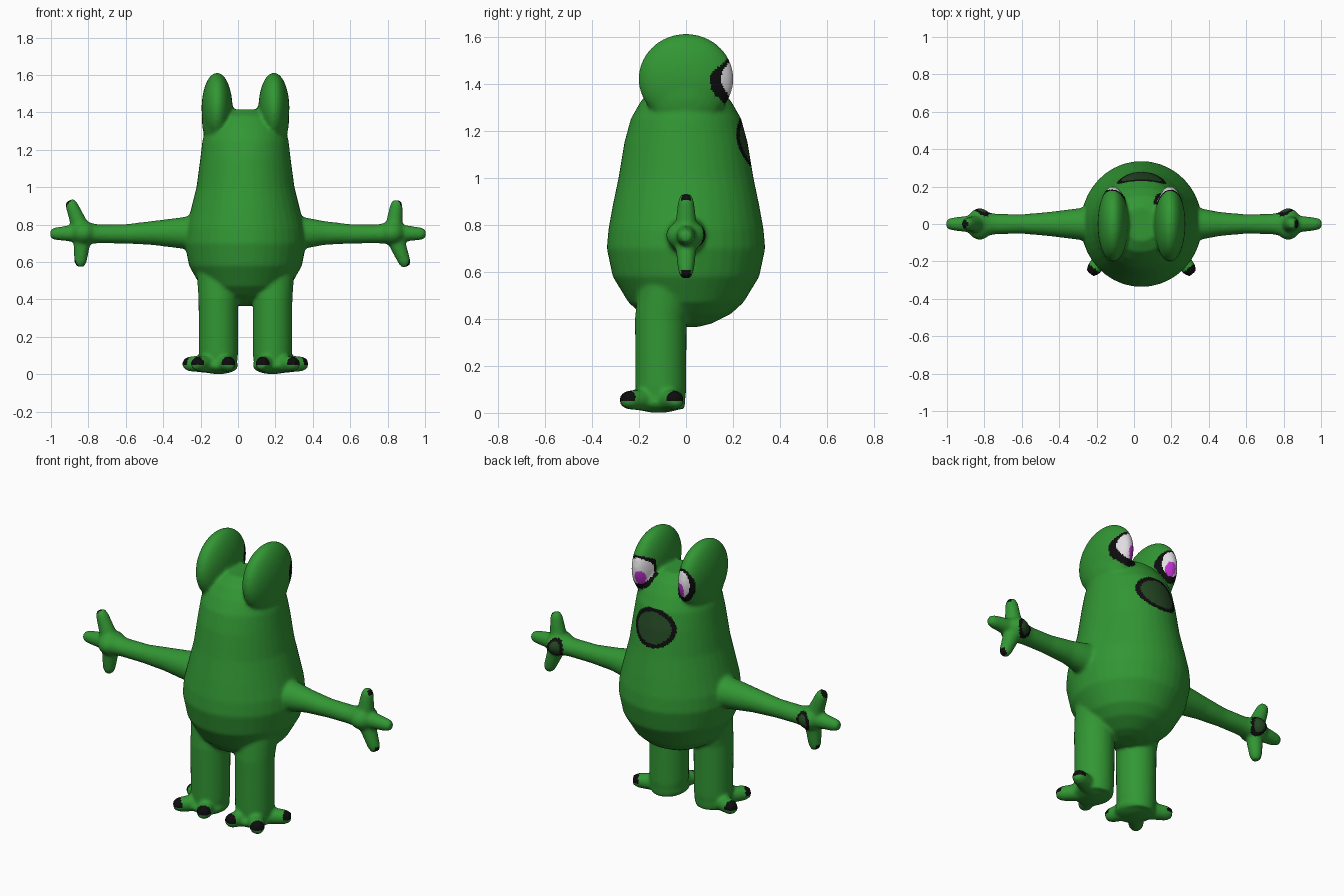
import bpy, bmesh, math
from mathutils import Vector, Matrix

if "Cube" in bpy.data.objects:
    bpy.data.objects.remove(bpy.data.objects["Cube"])

MID = 0.04          # symmetry line of torso, legs and head
bm = bmesh.new()


def tube(stations, sides=28):
    """Closed tube through (x, y, z, radius_a, radius_b) stations."""
    d = (Vector(stations[-1][:3]) - Vector(stations[0][:3])).normalized()
    u = Vector((0, 1, 0)).cross(d).normalized()
    v = d.cross(u)
    rings = []
    for x, y, z, ra, rb in stations:
        ring = []
        for i in range(sides):
            a = 2 * math.pi * i / sides
            ring.append(bm.verts.new(Vector((x, y, z)) + u * ra * math.cos(a) + v * rb * math.sin(a)))
        rings.append(ring)
    for r0, r1 in zip(rings, rings[1:]):
        for i in range(sides):
            j = (i + 1) % sides
            bm.faces.new((r0[i], r0[j], r1[j], r1[i]))
    bm.faces.new(rings[0][::-1])
    bm.faces.new(rings[-1])


def ball(center, radii):
    bmesh.ops.create_uvsphere(bm, u_segments=28, v_segments=18, radius=1,
                              matrix=Matrix.Translation(center) @ Matrix.Diagonal((*radii, 1)))


def digit(a, b, r0, r1):
    """Tapered finger or toe with a blunt tip."""
    a, b = Vector(a), Vector(b)
    tip = a.lerp(b, 0.85)
    tube([(*a, r0, r0), (*tip, r1, r1), (*b, r1 * 0.65, r1 * 0.65)], 14)


# Torso: pear-shaped profile (z, x radius, y radius)
torso = [(0.365, .05, .05), (0.38, .11, .11), (0.42, .185, .19), (0.47, .24, .245),
         (0.58, .302, .312), (0.70, .325, .337), (0.78, .318, .33), (0.88, .292, .312),
         (1.0, .262, .287), (1.15, .242, .262), (1.25, .23, .235), (1.32, .212, .195),
         (1.38, .17, .15), (1.415, .09, .09)]
tube([(MID, 0, z, a, b) for z, a, b in torso], 40)

claws = []
for s in (1, -1):
    # Eye bump
    ball((MID + s * .152, 0, 1.42), (.083, .203, .192))
    ball((MID + s * .145, 0, 1.36), (.088, .17, .16))

    # Leg and foot
    lx, ly = MID + s * .145, -.107
    tube([(lx, ly, .02, .095, .10), (lx, ly, .10, .105, .108), (lx, ly, .40, .106, .11),
          (lx, ly + .03, .6, .12, .12)])
    ball((lx, ly - .01, .045), (.105, .115, .045))
    for tx, ty in ((.08, -.275), (.275, -.265), (.33, -.035)):
        tip = Vector((MID + s * tx, ty, .055))
        digit((lx, ly, .055), tip, .055, .04)
        claws.append(tip)

    # Arm and palm
    az = .755
    tube([(s * .2, 0, az, .11, .11), (s * .32 + .03, 0, az, .085, .085), (s * .46, 0, az, .064, .064),
          (s * .6, 0, az - .005, .052, .052), (s * .74, 0, az - .005, .05, .055),
          (s * .82, 0, az, .06, .07)])
    ball((s * .825, 0, az), (.07, .085, .065))
    # Fingers
    hi, lo = (.85, .90) if s > 0 else (.90, .845)
    for tip in ((s * 1.004, 0, .75), (s * hi, 0, .93), (s * lo, 0, .575)):
        digit((s * .83, 0, az), tip, .052, .034)

mesh = bpy.data.meshes.new("body")
bm.to_mesh(mesh)
bm.free()
body = bpy.data.objects.new("body", mesh)
bpy.context.collection.objects.link(body)
bpy.context.view_layer.objects.active = body
body.select_set(True)

# Blend all parts into one soft skin
rm = body.modifiers.new("blend", 'REMESH')
rm.mode = 'VOXEL'
rm.voxel_size = 0.009
sm = body.modifiers.new("soften", 'SMOOTH')
sm.factor = 0.5
sm.iterations = 9
for m in ("blend", "soften"):
    bpy.ops.object.modifier_apply(modifier=m)
mesh = body.data

# Colours
mesh.materials.clear()
for name, col in (("green skin", (.032, .31, .034)), ("black outline", (.004, .004, .004)),
                  ("dark green", (.018, .065, .018)), ("eye white", (.75, .72, .75)),
                  ("magenta pupil", (.5, .03, .6))):
    mat = bpy.data.materials.new(name)
    mat.diffuse_color = (*col, 1)
    mat.use_nodes = True
    mat.node_tree.nodes["Principled BSDF"].inputs["Base Color"].default_value = mat.diffuse_color
    mesh.materials.append(mat)
GREEN, BLACK, DARK, WHITE, PUPIL = range(5)

# Painted ovals: (x, z, x radius, z radius, minimum y, colour), later ones on top
ovals = [(MID, 1.15, .132, .108, .1, BLACK), (MID, 1.15, .108, .086, .1, DARK)]
for ex, rx in ((-.105, .062), (.185, .08)):
    ovals += [(ex, 1.41, rx, .098, .105, BLACK), (ex, 1.42, rx - .018, .076, .115, WHITE),
              (ex * .93, 1.387, .026, .042, .115, PUPIL)]
for s in (1, -1):
    ovals += [(s * .81, .75, .046, .056, .03, BLACK), (s * .81, .75, .031, .041, .03, DARK)]

for p in mesh.polygons:
    c, n, k = p.center, p.normal, GREEN
    for x, z, rx, rz, ymin, col in ovals:
        if c.y > ymin and ((c.x - x) / rx) ** 2 + ((c.z - z) / rz) ** 2 < 1:
            k = col
    # Toe claws on the upper tips
    if c.z < .11 and c.z > .052 and any((c - t).length < .052 for t in claws):
        k = BLACK
    # Finger claws on the outer side of the tips
    if abs(c.x) > .8 and abs(c.z - .755) > .145 and abs(c.y) < .02 and n.x * c.x > .2:
        k = BLACK
    p.material_index = k
    p.use_smooth = True
